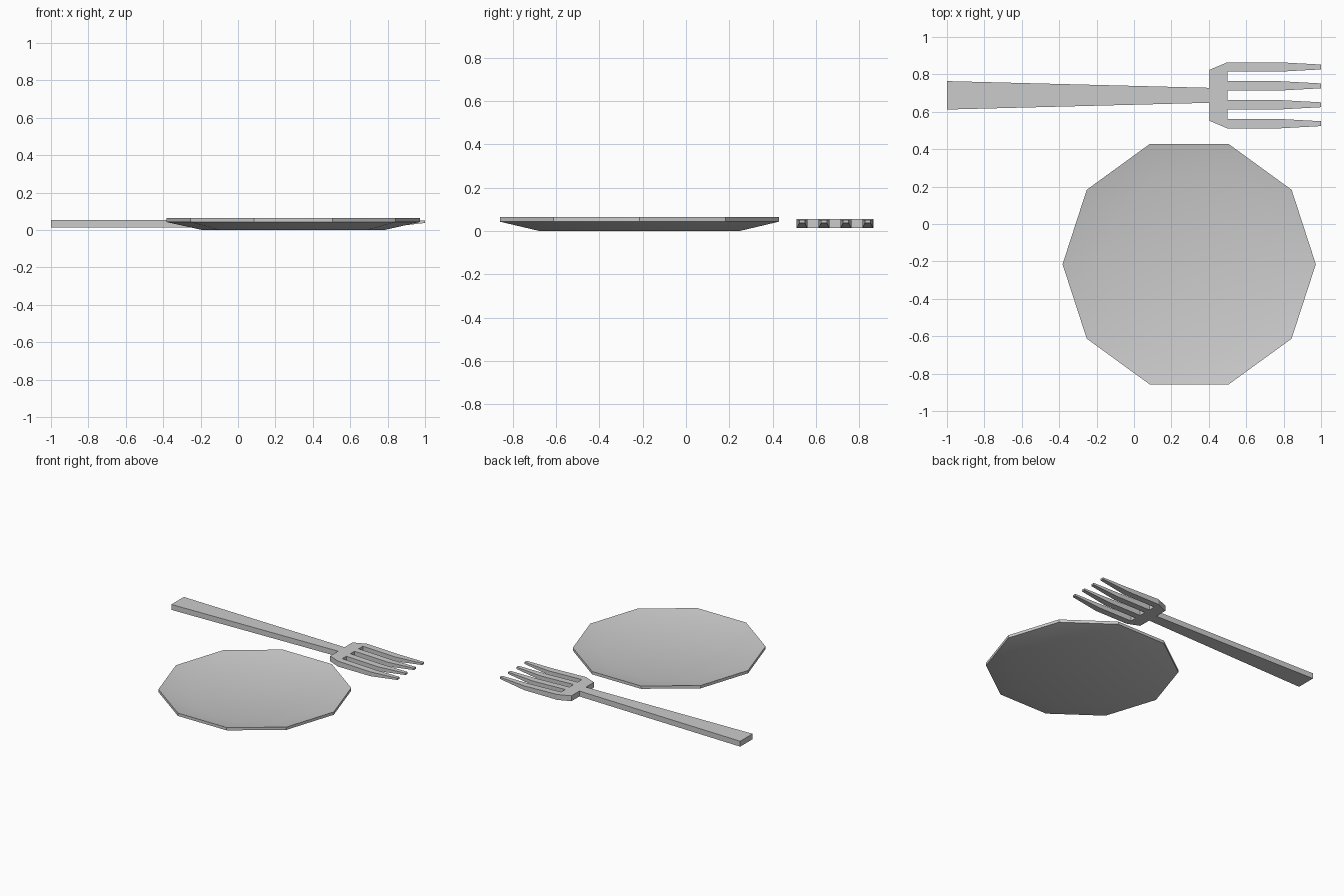
import bpy, bmesh, math

cube = bpy.data.objects.get("Cube")
if cube:
    bpy.data.objects.remove(cube, do_unlink=True)

# One plain grey for everything
grey = bpy.data.materials.new("light_grey")
grey.use_nodes = True
colour = (0.6, 0.6, 0.6, 1)
grey.diffuse_color = colour
grey.node_tree.nodes["Principled BSDF"].inputs["Base Color"].default_value = colour


def loft(name, rings, smooth=False):
    """Skin a row of matching vertex rings and cap both ends."""
    bm = bmesh.new()
    rows = [[bm.verts.new(p) for p in ring] for ring in rings]
    n = len(rows[0])
    for a, b in zip(rows, rows[1:]):
        for i in range(n):
            j = (i + 1) % n
            bm.faces.new((a[i], a[j], b[j], b[i]))
    bm.faces.new(rows[0][::-1])
    bm.faces.new(rows[-1])
    bmesh.ops.recalc_face_normals(bm, faces=bm.faces[:])
    mesh = bpy.data.meshes.new(name)
    bm.to_mesh(mesh)
    bm.free()
    mesh.materials.append(grey)
    obj = bpy.data.objects.new(name, mesh)
    bpy.context.collection.objects.link(obj)
    if smooth:
        bpy.ops.object.select_all(action='DESELECT')
        obj.select_set(True)
        bpy.context.view_layer.objects.active = obj
        bpy.ops.object.shade_smooth_by_angle(angle=math.radians(30))
    return obj


def polygon(radius, z, sides=10, cx=0.295, cy=-0.215):
    return [(cx + radius * math.cos(math.tau * i / sides),
             cy + radius * math.sin(math.tau * i / sides), z) for i in range(sides)]


def section(x, y, half, low, high):
    return [(x, y - half, low), (x, y + half, low), (x, y + half, high), (x, y - half, high)]


# Shallow ten-sided plate with a dished top
profile = [(0.485, 0), (0.677, 0.043), (0.677, 0.065), (0.485, 0.025)]
loft("plate", [polygon(r, z) for r, z in profile], smooth=True)

# Fork: tapering handle, flared head, four pointed tines
mid, low, high = 0.688, 0.013, 0.055
loft("fork_handle", [section(-1, mid, 0.076, low, high),
                     section(0.405, mid, 0.04, low, high)])
loft("fork_head", [section(0.405, mid, 0.137, low, high),
                   section(0.5, mid, 0.177, low, high)])
for i in range(4):
    y = mid + (i - 1.5) * 0.101
    loft(f"fork_tine_{i + 1}", [section(0.5, y, 0.025, low, high),
                                section(0.78, y, 0.025, low, 0.046),
                                section(1, y, 0.013, 0.038, 0.052)])
